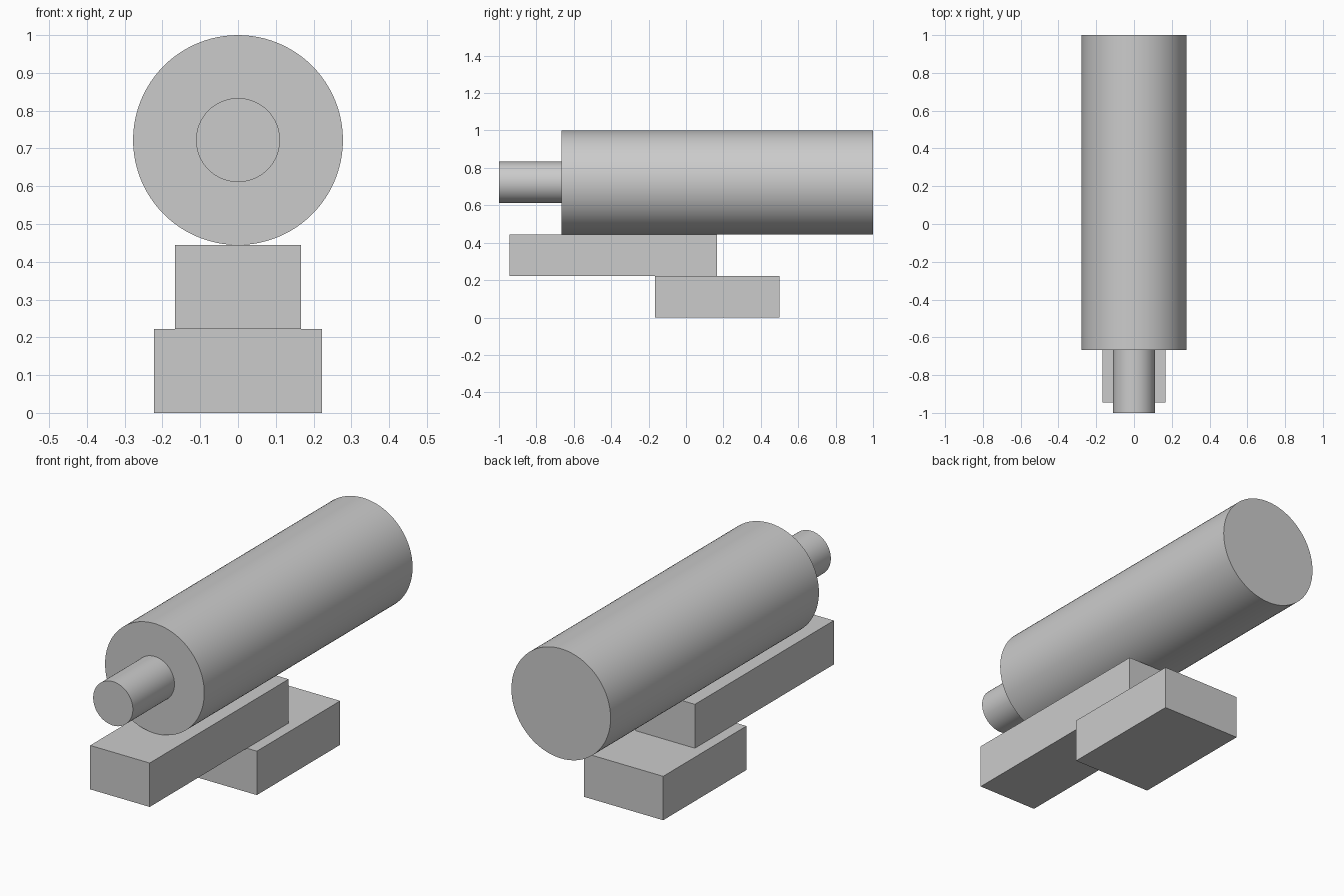
import bpy
import math

cube = bpy.data.objects.get("Cube")
if cube:
    bpy.data.objects.remove(cube, do_unlink=True)

U = 1 / 18  # design module

grey = bpy.data.materials.new("plain grey")
grey.use_nodes = True
colour = (0.6, 0.6, 0.6, 1)
grey.diffuse_color = colour
grey.node_tree.nodes["Principled BSDF"].inputs["Base Color"].default_value = colour


def finish(name):
    obj = bpy.context.object
    obj.name = obj.data.name = name
    obj.data.materials.append(grey)
    return obj


def block(name, width, y0, y1, z0, z1):
    """Box centred on x, given in modules."""
    bpy.ops.mesh.primitive_cube_add(
        size=1, location=(0, (y0 + y1) / 2 * U, (z0 + z1) / 2 * U))
    obj = finish(name)
    obj.scale = (width * U, (y1 - y0) * U, (z1 - z0) * U)
    bpy.ops.object.transform_apply(location=False, rotation=False, scale=True)


def barrel(name, radius, y0, y1, z):
    """Smooth cylinder lying along y, given in modules."""
    bpy.ops.mesh.primitive_cylinder_add(
        vertices=96, radius=radius * U, depth=(y1 - y0) * U,
        location=(0, (y0 + y1) / 2 * U, z * U), rotation=(math.pi / 2, 0, 0))
    finish(name)
    bpy.ops.object.transform_apply(location=False, rotation=True, scale=True)
    bpy.ops.object.shade_smooth_by_angle(angle=math.radians(30))


# Stacked supports
block("base_block", 8, -3, 9, 0, 4)
block("support_bar", 6, -17, 3, 4, 8)

# Main body and the narrow front shaft
barrel("main_cylinder", 5, -12, 18, 13)
barrel("front_shaft", 2, -18, -12, 13)
